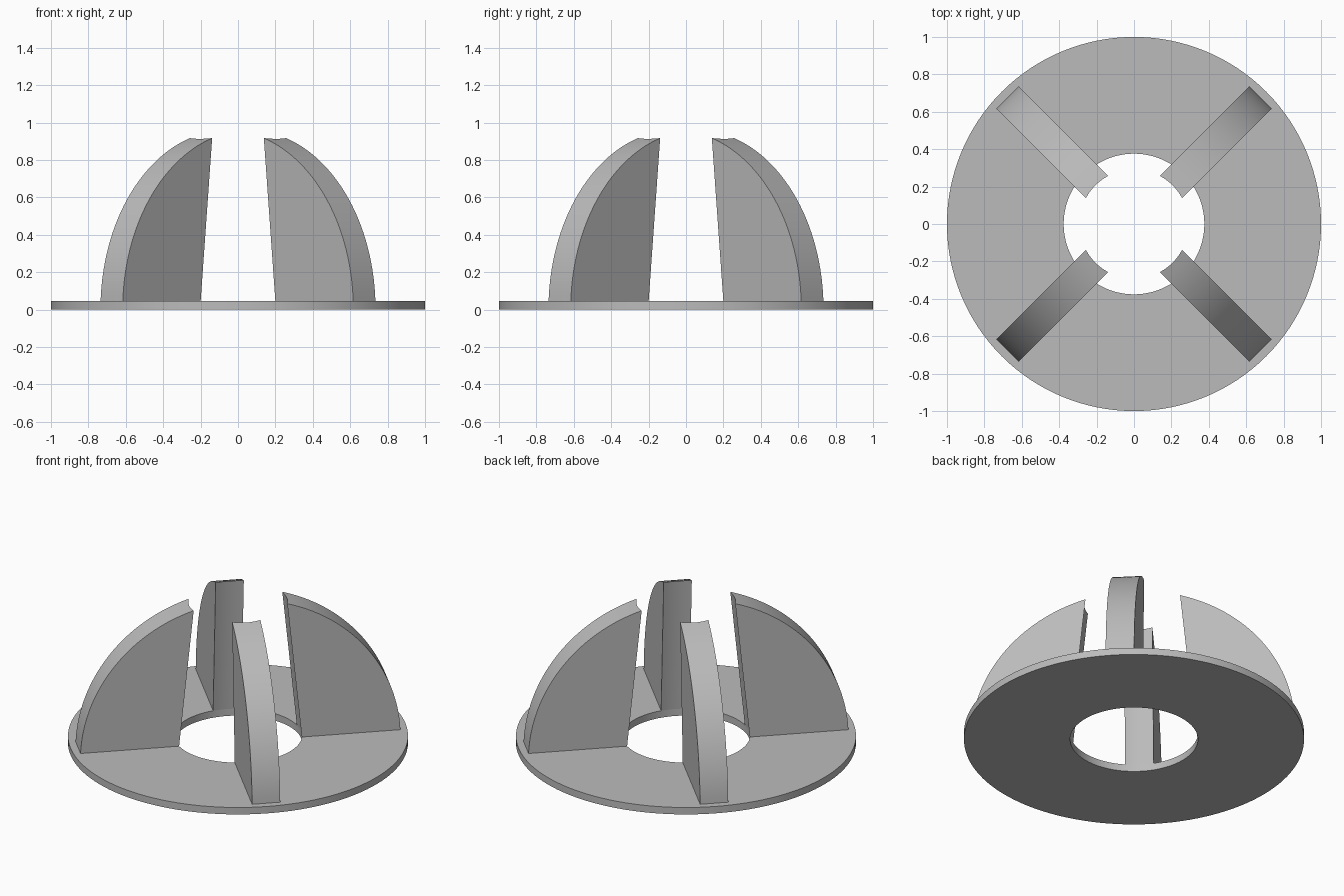
import bpy, bmesh
from math import sin, cos, pi, sqrt, radians, atan2
from mathutils import Matrix

cube = bpy.data.objects.get("Cube")
if cube:
    bpy.data.objects.remove(cube, do_unlink=True)

grey = bpy.data.materials.new("plain grey")
grey.use_nodes = True
grey.diffuse_color = (0.5, 0.5, 0.5, 1)
grey.node_tree.nodes["Principled BSDF"].inputs["Base Color"].default_value = (0.5, 0.5, 0.5, 1)

BASE_H, HOLE_R = 0.045, 0.376        # flat ring
DOME_R, DOME_Z = 0.956, 0.003        # outer arc of the fins
TOP_R, TOP_Z = 0.292, 0.915          # narrow end of the tapered bore
HALF_W = 0.084                       # half fin thickness


def finish(name, bm):
    bmesh.ops.recalc_face_normals(bm, faces=bm.faces)
    mesh = bpy.data.meshes.new(name)
    bm.to_mesh(mesh)
    bm.free()
    mesh.materials.append(grey)
    obj = bpy.data.objects.new(name, mesh)
    bpy.context.collection.objects.link(obj)
    bpy.ops.object.select_all(action='DESELECT')
    obj.select_set(True)
    bpy.context.view_layer.objects.active = obj
    bpy.ops.object.shade_smooth_by_angle(angle=radians(30))
    return obj


def bore_radius(z):
    return HOLE_R + (TOP_R - HOLE_R) * (z - BASE_H) / (TOP_Z - BASE_H)


# Base ring: a rectangular section swept round the axis
def build_ring(segments=128):
    bm = bmesh.new()
    section = [(HOLE_R, 0), (1, 0), (1, BASE_H), (HOLE_R, BASE_H)]
    rings = []
    for i in range(segments):
        a = 2 * pi * i / segments
        rings.append([bm.verts.new((r * cos(a), r * sin(a), z)) for r, z in section])
    for i, ring in enumerate(rings):
        after = rings[(i + 1) % segments]
        for j in range(4):
            k = (j + 1) % 4
            bm.faces.new((ring[j], after[j], after[k], ring[k]))
    return finish("base_ring", bm)


# Profile of one fin at sideways offset t: bore edge, then arc down to the ring
def fin_profile(t, steps=28):
    z_top = TOP_Z
    for _ in range(4):
        r_top = sqrt(bore_radius(z_top) ** 2 - t * t)
        z_top = DOME_Z + sqrt(DOME_R ** 2 - r_top ** 2)
    start = atan2(z_top - DOME_Z, r_top)
    end = atan2(BASE_H - DOME_Z, sqrt(DOME_R ** 2 - (BASE_H - DOME_Z) ** 2))
    points = [(sqrt(HOLE_R ** 2 - t * t), BASE_H)]
    for i in range(steps + 1):
        a = start + (end - start) * i / steps
        points.append((DOME_R * cos(a), DOME_Z + DOME_R * sin(a)))
    return points


def build_fin(name, angle, slices=8):
    bm = bmesh.new()
    loops = []
    for s in range(slices + 1):
        t = HALF_W * (2 * s / slices - 1)
        loops.append([bm.verts.new((r, t, z)) for r, z in fin_profile(t)])
    n = len(loops[0])
    for a, b in zip(loops, loops[1:]):
        for j in range(n):
            k = (j + 1) % n
            bm.faces.new((a[j], a[k], b[k], b[j]))
    bm.faces.new(loops[0])
    bm.faces.new(loops[-1])
    bm.transform(Matrix.Rotation(radians(angle), 4, 'Z'))
    return finish(name, bm)


build_ring()
for i, corner in enumerate(("back_left", "back_right", "front_right", "front_left")):
    build_fin(corner + "_fin", 45 + 90 * i)
